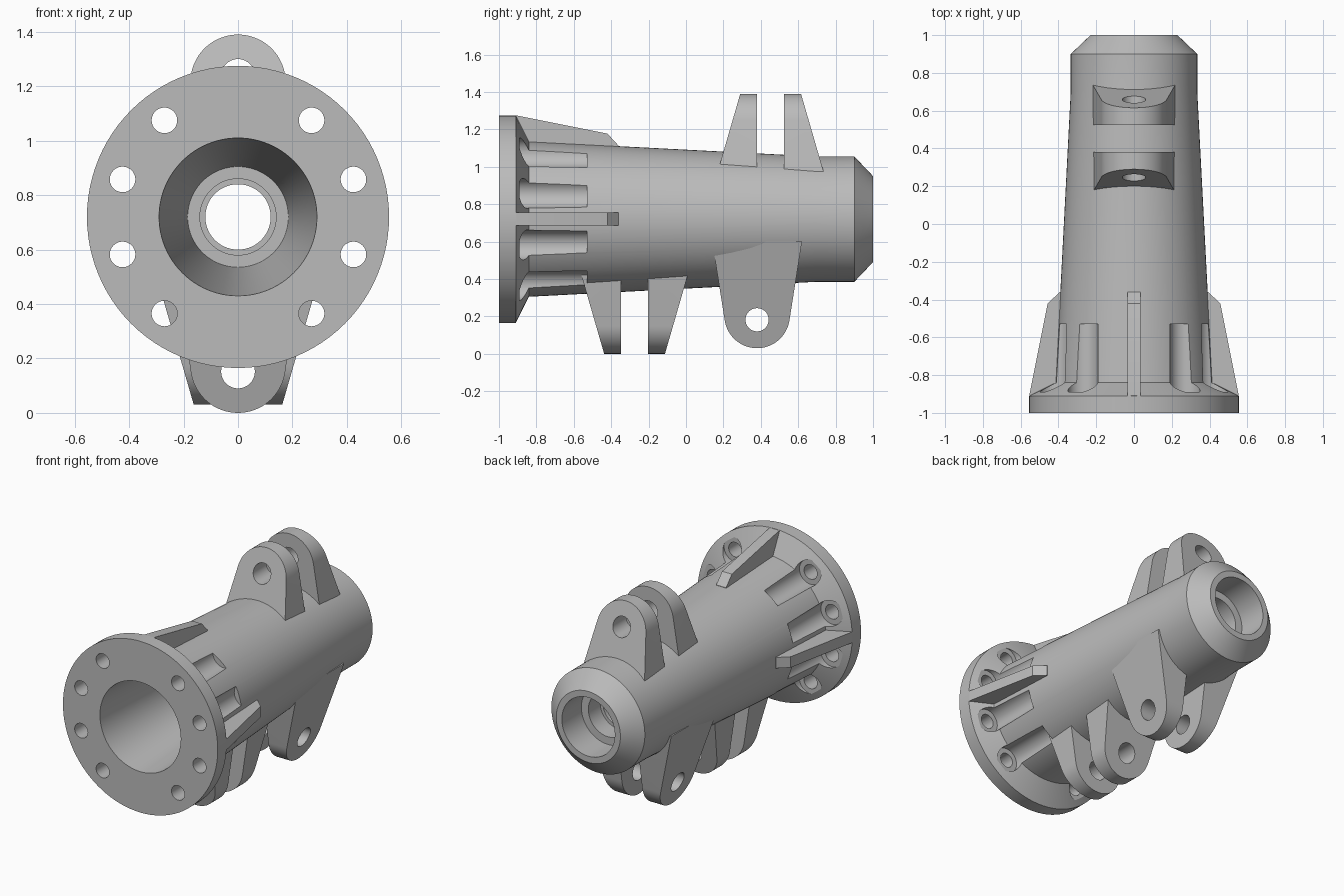
import bpy, bmesh
from math import pi, sin, cos, radians, atan2, hypot
from mathutils import Matrix, Vector

cube = bpy.data.objects.get("Cube")
if cube:
    bpy.data.objects.remove(cube, do_unlink=True)

AXIS_Z = 0.72
metal = bpy.data.materials.new("cast grey metal")
metal.use_nodes = True
GREY = (0.5, 0.5, 0.5, 1)
metal.diffuse_color = GREY
metal.node_tree.nodes["Principled BSDF"].inputs["Base Color"].default_value = GREY


def make_object(name, bm, matrix=None):
    bmesh.ops.remove_doubles(bm, verts=bm.verts, dist=1e-5)
    bmesh.ops.recalc_face_normals(bm, faces=bm.faces)
    if matrix:
        bm.transform(matrix)
    mesh = bpy.data.meshes.new(name)
    bm.to_mesh(mesh)
    bm.free()
    mesh.materials.append(metal)
    obj = bpy.data.objects.new(name, mesh)
    bpy.context.collection.objects.link(obj)
    return obj


def lathe(name, profile, steps=96):
    """Turn a closed (radius, y) profile about the y axis."""
    bm = bmesh.new()
    verts = [bm.verts.new((r, y, 0)) for r, y in profile]
    edges = [bm.edges.new((verts[i - 1], verts[i])) for i in range(len(verts))]
    bmesh.ops.spin(bm, geom=verts + edges, axis=(0, 1, 0), cent=(0, 0, 0),
                   angle=2 * pi, steps=steps, use_merge=True)
    bmesh.ops.dissolve_degenerate(bm, dist=1e-6, edges=bm.edges)
    return make_object(name, bm, Matrix.Translation((0, 0, AXIS_Z)))


def rod(name, radius, y0, y1, matrix, sides=40):
    """Cylinder along local y."""
    bm = bmesh.new()
    turn = Matrix.Translation((0, (y0 + y1) / 2, 0)) @ Matrix.Rotation(pi / 2, 4, 'X')
    bmesh.ops.create_cone(bm, cap_ends=True, segments=sides, radius1=radius,
                          radius2=radius, depth=y1 - y0, matrix=turn)
    return make_object(name, bm, matrix)


def prism(name, near, far, matrix):
    """Solid between two matching outlines."""
    bm = bmesh.new()
    a = [bm.verts.new(p) for p in near]
    b = [bm.verts.new(p) for p in far]
    bm.faces.new(a)
    bm.faces.new(b)
    for i in range(len(a)):
        bm.faces.new((a[i - 1], a[i], b[i], b[i - 1]))
    return make_object(name, bm, matrix)


def cut(obj, cutter):
    cutter.hide_render = True
    mod = obj.modifiers.new("cut", 'BOOLEAN')
    mod.operation = 'DIFFERENCE'
    mod.solver = 'EXACT'
    mod.object = cutter
    bpy.context.view_layer.objects.active = obj
    bpy.ops.object.modifier_apply(modifier=mod.name)


def discard(obj):
    bpy.data.objects.remove(obj, do_unlink=True)


# Flanged tapering tube with a stepped bore
bore = [(0.29, -1), (0.185, 0.5), (0.14, 0.5), (0.14, 0.58), (0.12, 0.58),
        (0.12, 0.68), (0.14, 0.68), (0.14, 0.8), (0.19, 0.8), (0.19, 1)]
outside = [(0.23, 1), (0.335, 0.9), (0.335, 0.7), (0.415, -0.84),
           (0.555, -0.91), (0.555, -1)]
housing = lathe("flanged_housing", bore + outside)
bore_cutter = lathe("bore_cutter", [(0, -1)] + bore + [(0, 1)])

# Bolt holes with pockets behind the flange
for angle in (18, 52.7, 127.3, 162, 198, 232.7, 307.3, 342):
    a = radians(angle)
    place = Matrix.Translation((0.446 * cos(a), 0, AXIS_Z + 0.446 * sin(a)))
    for radius, y0, y1 in ((0.08, -0.89, -0.53), (0.047, -1.1, -0.8)):
        tool = rod("bolt_cutter", radius, y0, y1, place)
        cut(housing, tool)
        discard(tool)
parts = [housing]

# Gusset ribs on the top and both sides
rib_outline = [(0.37, -0.92), (0.553, -0.92), (0.553, -0.9),
               (0.457, -0.42), (0.392, -0.36), (0.37, -0.36)]
for name, angle in (("left_rib", 0), ("top_rib", -pi / 2), ("right_rib", pi)):
    place = Matrix.Translation((0, 0, AXIS_Z)) @ Matrix.Rotation(angle, 4, 'Y')
    parts.append(prism(name, [(r, y, -0.035) for r, y in rib_outline],
                       [(r, y, 0.035) for r, y in rib_outline], place))


def lug_outline(tip, radius=0.175, base=0.12, base_half=0.24, steps=32):
    """Round-ended lug outline as (across, distance from axis)."""
    mid = tip - radius
    # angle at which the straight flank is tangent to the round end
    dx, dy = base_half, base - mid
    start = atan2(dy, dx) + math_acos(radius / hypot(dx, dy))
    arc = [start + (pi - 2 * start) * i / steps for i in range(steps + 1)]
    pts = [(radius * cos(t), mid + radius * sin(t)) for t in arc]
    return [(base_half, base)] + pts + [(-base_half, base)]


def math_acos(c):
    return atan2((1 - c * c) ** 0.5, c)


# Clevis pairs: flat inner faces, sloping outer faces, pin hole
def clevis(name, y, tip, down=False, turned=False):
    place = Matrix.Translation((0, y, AXIS_Z))
    if down:
        place = place @ Matrix.Rotation(pi, 4, 'Y')
    if turned:
        place = place @ Matrix.Rotation(pi / 2, 4, 'Z')
    outline = lug_outline(tip)
    pin = rod("pin_cutter", 0.062, -0.6, 0.6,
              place @ Matrix.Translation((0, 0, tip - 0.152)))
    for side, label in ((-1, "first"), (1, "second")):
        near = [(u, side * 0.0725, d) for u, d in outline]
        far = [(u, side * (0.1625 + 0.29 * (tip - d)), d) for u, d in outline]
        lug = prism(name + "_" + label + "_lug", near, far, place)
        cut(lug, pin)
        cut(lug, bore_cutter)
        parts.append(lug)
    discard(pin)


clevis("top_clevis", 0.4525, 0.67)
clevis("bottom_front_clevis", -0.275, 0.72, down=True)
clevis("bottom_rear_clevis", 0.38, 0.69, down=True, turned=True)
discard(bore_cutter)

# Smooth the round faces, keep machined edges crisp
bpy.ops.object.select_all(action='DESELECT')
for part in parts:
    part.select_set(True)
bpy.context.view_layer.objects.active = housing
bpy.ops.object.shade_smooth_by_angle(angle=radians(25))
